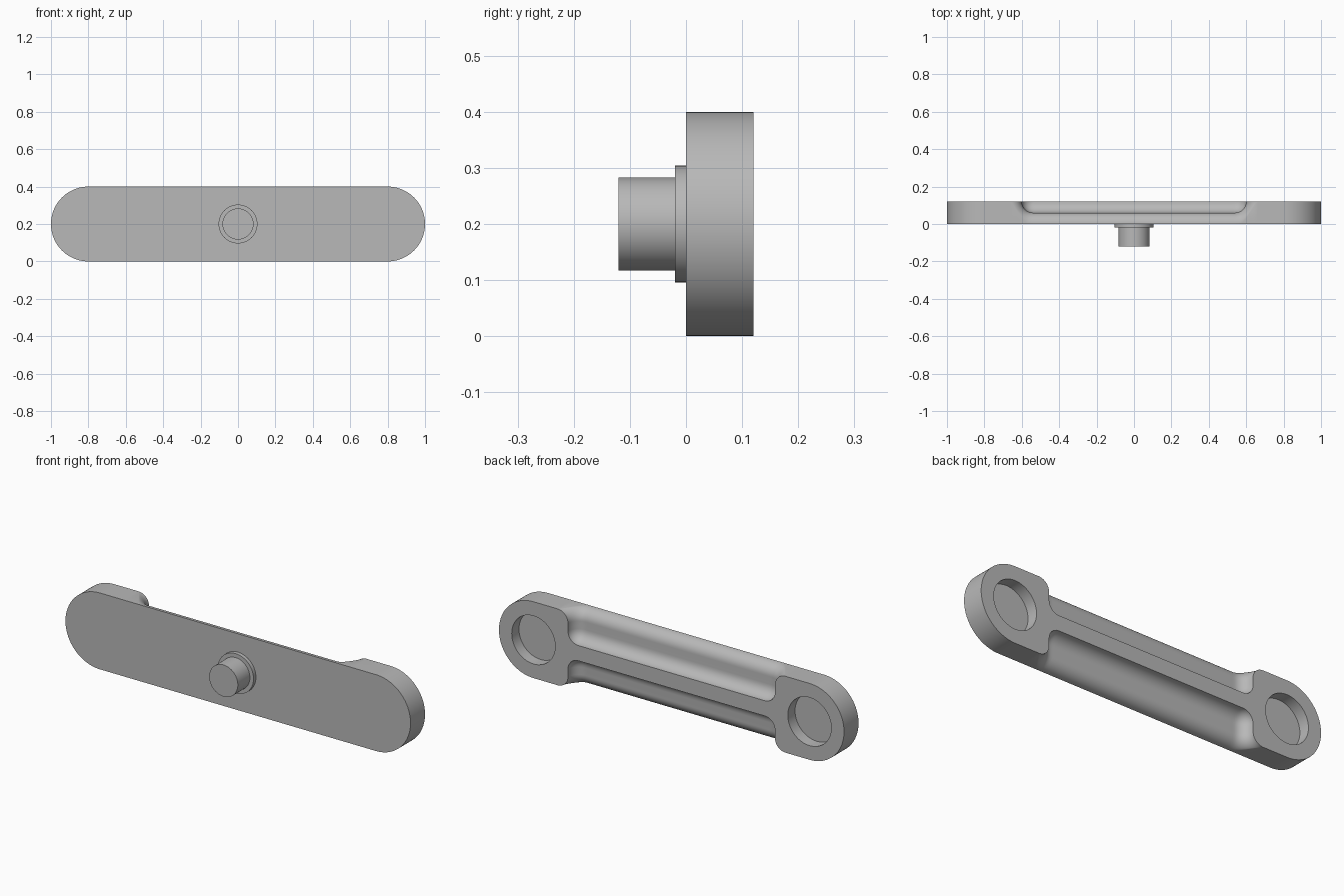
import bpy, bmesh, math

cube = bpy.data.objects.get("Cube")
if cube:
    bpy.data.objects.remove(cube, do_unlink=True)

# Main dimensions
THICK, FLOOR, HEIGHT = 0.12, 0.06, 0.4
CAP_X, CAP_R, MID = 0.8, 0.2, 0.2
HOLE_R, HOLE_FLOOR = 0.126, 0.06
GROOVE_X, RIB_Z, R = 0.6, 0.24, 0.06   # groove end, rib edge, fillet radius
FLARE_Z = HEIGHT - R

gray = bpy.data.materials.new("plain gray")
gray.use_nodes = True
gray.diffuse_color = (0.48, 0.48, 0.48, 1)
gray.node_tree.nodes["Principled BSDF"].inputs["Base Color"].default_value = gray.diffuse_color


def finish(name, bm):
    bmesh.ops.recalc_face_normals(bm, faces=bm.faces[:])
    mesh = bpy.data.meshes.new(name)
    bm.to_mesh(mesh)
    bm.free()
    mesh.materials.append(gray)
    obj = bpy.data.objects.new(name, mesh)
    bpy.context.collection.objects.link(obj)
    bpy.ops.object.select_all(action="DESELECT")
    obj.select_set(True)
    bpy.context.view_layer.objects.active = obj
    bpy.ops.object.shade_smooth_by_angle(angle=math.radians(32))
    return obj


def quarter(t):
    """Height of a quarter circle of radius R at offset t from its centre."""
    return math.sqrt(max(R * R - t * t, 0))


def groove_end(z):
    """Half length of the groove at height z: rounded inside, flared outside."""
    if z < RIB_Z + R:
        return GROOVE_X - R + quarter(RIB_Z + R - z)
    if z > FLARE_Z:
        return GROOVE_X + R - quarter(z - FLARE_Z)
    return GROOVE_X


def groove_depth(x, z):
    """Back surface in the groove: concave fillet at walls, rounded outer edge."""
    a, b = GROOVE_X - abs(x), z - RIB_Z
    if z > FLARE_Z:
        d = math.hypot(a + R, z - FLARE_Z) - R
    elif a < R and b < R:
        d = R - math.hypot(R - a, R - b)
    else:
        d = min(a, b)
    d = min(max(d, 0), R)
    y = THICK - quarter(R - d)
    if z > FLARE_Z:
        y -= (R - quarter(z - FLARE_Z)) * (1 - (1 - d / R) ** 2)
    return max(y, 0)


# Link bar, built as one closed shell
bm = bmesh.new()
known = {}


def vert(p):
    key = tuple(round(c, 5) for c in p)
    if key not in known:
        known[key] = bm.verts.new(p)
    return known[key]


def face(points):
    vs = list(dict.fromkeys(vert(p) for p in points))
    if len(vs) > 2 and not bm.faces.get(vs):
        bm.faces.new(vs)


def strip(row_a, row_b):
    for i in range(len(row_a) - 1):
        face((row_a[i], row_a[i + 1], row_b[i + 1], row_b[i]))


def edge_loop(points):
    vs = [vert(p) for p in points]
    return [bm.edges.get((a, b)) or bm.edges.new((a, b))
            for a, b in zip(vs, vs[1:] + vs[:1])]


levels = [RIB_Z + R * (i / 9) ** 2 for i in range(10)]
levels += [FLARE_Z + R * math.sin(math.pi / 2 * i / 10) for i in range(11)]
offsets = [0.14 * (i / 14) ** 2 for i in range(15)]


def groove(flip):
    """Makes one groove; returns its rim and its outer row, from right to left."""
    rows = []
    for z in levels:
        end = groove_end(z)
        xs = [end - o for o in offsets]
        xs += [-x for x in reversed(xs)]
        rows.append([(x, groove_depth(x, z), HEIGHT - z if flip else z) for x in xs])
    for a, b in zip(rows, rows[1:]):
        strip(a, b)
    rim = [r[0] for r in reversed(rows[1:])] + rows[0] + [r[-1] for r in rows[1:]]
    outer = rows[-1]
    strip(outer, [(x, 0, z) for x, y, z in outer])
    return rim, outer


def cap(side, y):
    """End arc from bottom to top on the given side."""
    flare = side * (GROOVE_X + R)
    arc = [(side * (CAP_X + CAP_R * math.cos(t)), y, MID + CAP_R * math.sin(t))
           for t in (math.pi * (i / 48 - 0.5) for i in range(49))]
    return [(flare, y, 0)] + arc + [(flare, y, HEIGHT)]


top_rim, top_row = groove(False)
low_rim, low_row = groove(True)
for side in (1, -1):
    strip(cap(side, 0), cap(side, THICK))

# Front face
front = cap(1, 0) + [(x, 0, z) for x, y, z in top_row]
front += cap(-1, 0)[::-1] + [(x, 0, z) for x, y, z in reversed(low_row)]
face(front)

# Back face with the round pockets
outline = cap(1, THICK) + top_rim + cap(-1, THICK)[::-1] + low_rim[::-1]
outline = [p for p, q in zip(outline, outline[1:] + outline[:1]) if vert(p) != vert(q)]
edges = edge_loop(outline)
for side in (1, -1):
    def ring(y):
        return [(side * CAP_X + HOLE_R * math.cos(math.tau * i / 64), y,
                 MID + HOLE_R * math.sin(math.tau * i / 64)) for i in range(64)]
    rim, base = ring(THICK), ring(HOLE_FLOOR)
    edges += edge_loop(rim)
    strip(rim + rim[:1], base + base[:1])
    face(base)
bmesh.ops.triangle_fill(bm, use_beauty=True, use_dissolve=False, edges=edges, normal=(0, 1, 0))
finish("link_bar", bm)


# Pin and its collar on the front
def disc(name, radius, y_front, y_back):
    b = bmesh.new()
    bmesh.ops.create_cone(b, cap_ends=True, segments=64, radius1=radius,
                          radius2=radius, depth=y_back - y_front)
    obj = finish(name, b)
    obj.rotation_euler.x = math.pi / 2
    obj.location = (0, (y_front + y_back) / 2, MID)


disc("pin_collar", 0.104, -0.02, 0.002)
disc("pin", 0.083, -0.12, -0.018)
